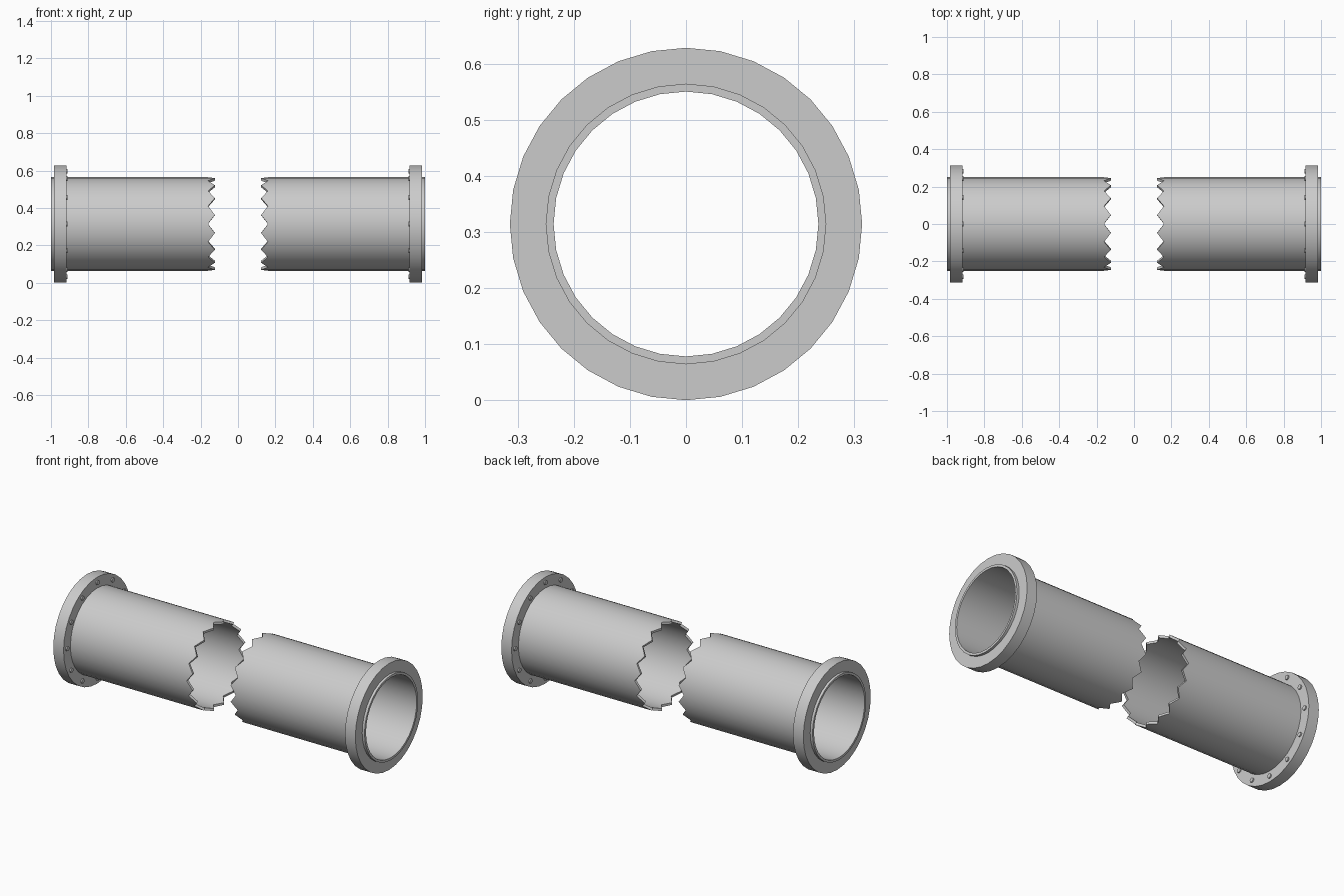
import bpy, bmesh
from math import sin, cos, pi, radians

SIDES = 32
AXIS_Z = 0.314

if "Cube" in bpy.data.objects:
    bpy.data.objects.remove(bpy.data.objects["Cube"])

steel = bpy.data.materials.new("light_grey_steel")
steel.use_nodes = True
steel.diffuse_color = (0.6, 0.6, 0.6, 1)
steel.node_tree.nodes["Principled BSDF"].inputs["Base Color"].default_value = (0.6, 0.6, 0.6, 1)


def finish(name, bm, smooth):
    bmesh.ops.recalc_face_normals(bm, faces=bm.faces)
    mesh = bpy.data.meshes.new(name)
    bm.to_mesh(mesh)
    bm.free()
    mesh.materials.append(steel)
    obj = bpy.data.objects.new(name, mesh)
    bpy.context.collection.objects.link(obj)
    obj.location.z = AXIS_Z
    if smooth:
        bpy.ops.object.select_all(action='DESELECT')
        obj.select_set(True)
        bpy.context.view_layer.objects.active = obj
        bpy.ops.object.shade_smooth_by_angle(angle=radians(35))
    return obj


def lathe(name, profile, smooth, tooth=0.0):
    """Turn a closed (x, radius) loop about X; points flagged 1 form a sawtooth edge."""
    bm = bmesh.new()
    rings = []
    for i in range(SIDES):
        a = 2 * pi * i / SIDES
        ring = []
        for x, r, toothed in profile:
            shift = tooth * (i % 2) * toothed
            ring.append(bm.verts.new((x + shift, r * sin(a), r * cos(a))))
        rings.append(ring)
    n = len(profile)
    for i in range(SIDES):
        p, q = rings[i], rings[(i + 1) % SIDES]
        for j in range(n):
            k = (j + 1) % n
            bm.faces.new((p[j], p[k], q[k], q[j]))
    return finish(name, bm, smooth)


for side, s in (("left", 1), ("right", -1)):
    # Hollow pipe with a broken sawtooth inner end
    lathe(side + "_pipe",
          [(s, 0.25, 0), (s, 0.236, 0), (s * 0.16, 0.236, 1), (s * 0.16, 0.25, 1)],
          True, tooth=-s * 0.036)

    # Flange collar set back from the pipe end
    lathe(side + "_flange",
          [(s * 0.985, 0.314, 0), (s * 0.985, 0.249, 0),
           (s * 0.918, 0.249, 0), (s * 0.918, 0.314, 0)], True)

    # Bolt heads on the flange's inner face
    bm = bmesh.new()
    for b in range(12):
        a = 2 * pi * b / 12
        caps = []
        for x in (0.925, 0.911):
            caps.append([bm.verts.new((s * x, 0.282 * sin(a) + 0.013 * cos(t),
                                       0.282 * cos(a) + 0.013 * sin(t)))
                         for t in (2 * pi * k / 12 for k in range(12))])
        for cap in caps:
            bm.faces.new(cap)
        for k in range(12):
            m = (k + 1) % 12
            bm.faces.new((caps[0][k], caps[0][m], caps[1][m], caps[1][k]))
    finish(side + "_flange_bolts", bm, True)
